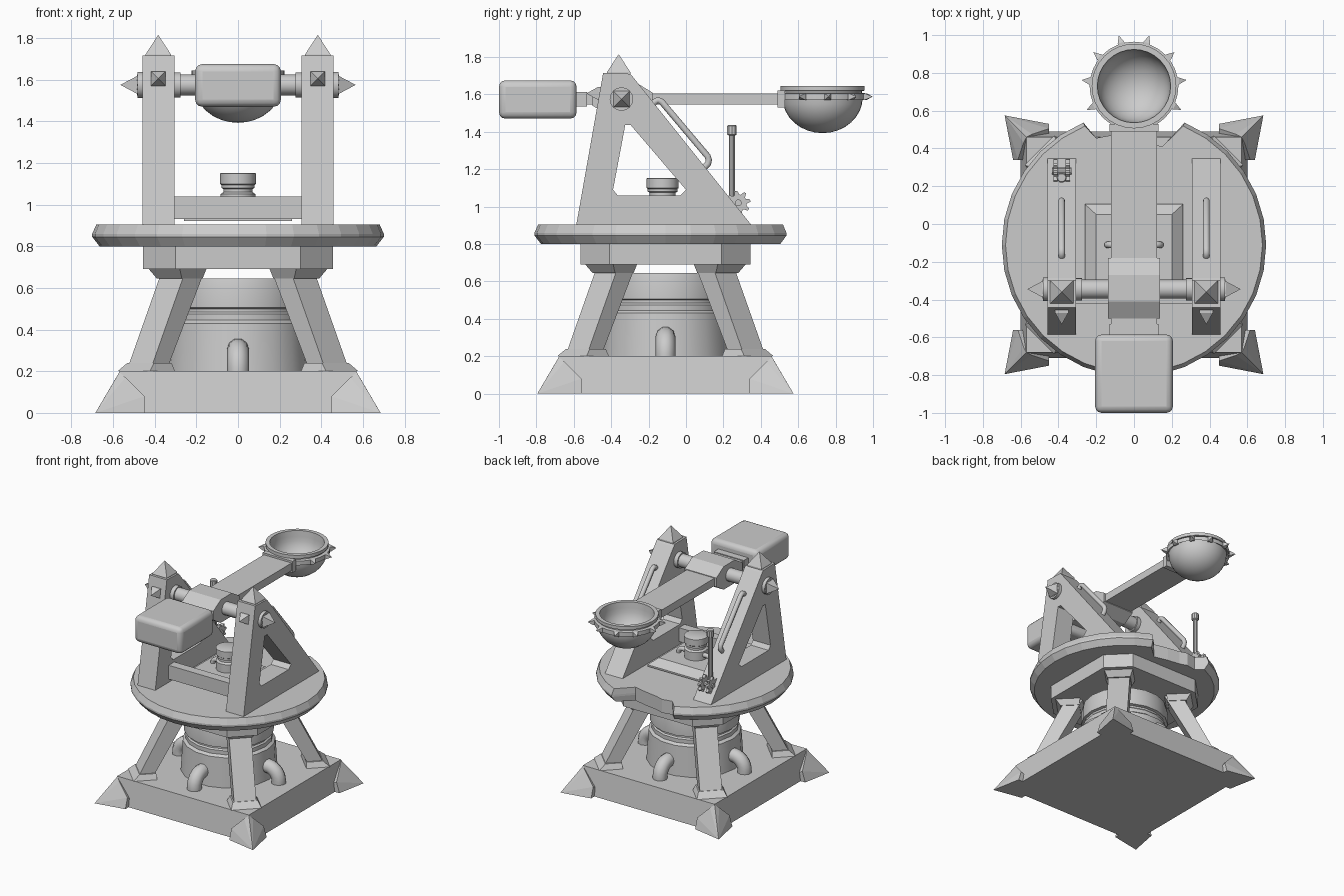
import bpy, bmesh
from math import sin, cos, pi, radians
from mathutils import Vector, Matrix

if "Cube" in bpy.data.objects:
    bpy.data.objects.remove(bpy.data.objects["Cube"])

CY = -0.11  # turntable centre in y


def finish(ob, smooth):
    bpy.ops.object.select_all(action='DESELECT')
    ob.select_set(True)
    bpy.context.view_layer.objects.active = ob
    if smooth:
        bpy.ops.object.shade_smooth_by_angle(angle=radians(smooth))
    return ob


def loft(name, rings, smooth=0, mat=None, bevel=0, closed=False):
    """Skin a list of point rings; ends are capped unless closed."""
    bm = bmesh.new()
    vs = [[bm.verts.new(p) for p in r] for r in rings]
    n = len(rings[0])
    pairs = list(zip(vs, vs[1:])) + ([(vs[-1], vs[0])] if closed else [])
    for a, b in pairs:
        for i in range(n):
            j = (i + 1) % n
            bm.faces.new((a[i], a[j], b[j], b[i]))
    if not closed:
        bm.faces.new(vs[0])
        bm.faces.new(vs[-1])
    bmesh.ops.remove_doubles(bm, verts=bm.verts[:], dist=1e-5)
    bmesh.ops.recalc_face_normals(bm, faces=bm.faces[:])
    if mat:
        bm.transform(mat)
    me = bpy.data.meshes.new(name)
    bm.to_mesh(me)
    bm.free()
    ob = bpy.data.objects.new(name, me)
    bpy.context.collection.objects.link(ob)
    if bevel:
        m = ob.modifiers.new("bevel", 'BEVEL')
        m.width, m.segments = bevel, 3
    return finish(ob, smooth)


def rect(hx, hy, z, cx=0, cy=0):
    return [(cx - hx, cy - hy, z), (cx + hx, cy - hy, z), (cx + hx, cy + hy, z), (cx - hx, cy + hy, z)]


def box(name, x0, x1, y0, y1, z0, z1, bevel=0):
    c = ((x1 - x0) / 2, (y1 - y0) / 2)
    m = ((x0 + x1) / 2, (y0 + y1) / 2)
    return loft(name, [rect(*c, z0, *m), rect(*c, z1, *m)], 40 if bevel else 0, bevel=bevel)


def place(loc, d):
    """Matrix moving local +z to direction d at loc."""
    return Matrix.Translation(loc) @ Vector(d).to_track_quat('Z', 'Y').to_matrix().to_4x4()


def lathe(name, prof, n, loc, axis=(0, 0, 1), smooth=35):
    rings = [[(r * cos(2 * pi * i / n), r * sin(2 * pi * i / n), z) for i in range(n)] for r, z in prof]
    return loft(name, rings, smooth, place(loc, axis))


def spike(name, base, d, half, h, collar):
    return loft(name, [rect(half, half, 0), rect(half, half, collar), rect(0, 0, h)], 0, place(base, d))


def pipe(name, pts, r):
    cu = bpy.data.curves.new(name, 'CURVE')
    cu.dimensions, cu.bevel_depth, cu.bevel_resolution, cu.use_fill_caps = '3D', r, 3, True
    s = cu.splines.new('POLY')
    s.points.add(len(pts) - 1)
    for p, q in zip(s.points, pts):
        p.co = (*q, 1)
    ob = bpy.data.objects.new(name, cu)
    bpy.context.collection.objects.link(ob)
    finish(ob, 0)
    bpy.ops.object.convert(target='MESH')
    return finish(bpy.context.view_layer.objects.active, 45)


def elbow(name, base, ang, r0, r1, z0, z1, bend, r):
    """Pipe leaving an upright drum sideways and turning down."""
    prof = [(r0, z1)] + [(r1 - bend + bend * sin(t * pi / 12), z1 - bend + bend * cos(t * pi / 12))
                         for t in range(7)] + [(r1, z0)]
    return pipe(name, [(base[0] + q * cos(ang), base[1] + q * sin(ang), z) for q, z in prof], r)


# base slab with pointed corners
loft("base_slab", [rect(.6, .6, 0, 0, CY), rect(.57, .57, .2, 0, CY)])
for k in range(4):
    half = [(.45, .64, 0), (.45, .615, .08), (.54, .585, .17)]
    pts = half + [(y, x, z) for x, y, z in half] + [(.685, .685, 0), (.57, .57, .195), (.45, .45, 0)]
    bm = bmesh.new()
    for p in pts:
        bm.verts.new(p)
    bmesh.ops.convex_hull(bm, input=bm.verts[:])
    bm.transform(Matrix.Translation((0, CY, 0)) @ Matrix.Rotation(k * pi / 2, 4, 'Z'))
    me = bpy.data.meshes.new("base_corner")
    bm.to_mesh(me)
    bm.free()
    bpy.context.collection.objects.link(bpy.data.objects.new("base_corner", me))

# splayed diagonal legs with flanges, and elbow pipes
for k in range(4):
    m = Matrix.Translation((0, CY, 0)) @ Matrix.Rotation(pi / 4 + k * pi / 2, 4, 'Z')
    for nm, secs in (("leg", [(.055, .08, .2, .44), (.065, .08, .69, .26)]),
                     ("leg_foot", [(.085, .11, .2, .44), (.06, .09, .24, .425)]),
                     ("leg_cap", [(.07, .085, .645, .28), (.09, .105, .69, .29)])):
        loft(nm, [rect(a, b, z, c * 2 ** .5) for a, b, z, c in secs], 0, m)
    elbow("base_pipe", (0, CY), k * pi / 2, .28, .43, .2, .305, .09, .053)

# stepped core drum
lathe("core_drum", [(.345, .2), (.33, .43), (.31, .445), (.31, .475), (.3, .485), (.3, .5),
                    (.32, .505), (.32, .6), (.31, .645)], 18, (0, CY, 0))

# chamfered block beneath the turntable
a, b = .455, .3
octo = [(a, -b), (a, b), (b, a), (-b, a), (-a, b), (-a, -b), (-b, -a), (b, -a)]
loft("turntable_support", [[(x, y + CY, z) for x, y in octo] for z in (.69, .81)])

# turntable with broken notch at the rear
notch = [(.15, .41), (.04, .435), (-.06, .45), (-.12, .47), (-.2, .455)]
rings = []
for r, z in ((.665, .8), (.7, .845), (.7, .86), (.68, .905)):
    arc = [radians(112.5 + 11.25 * i) for i in range(29)]
    rings.append([(r * cos(t), CY + r * sin(t), z) for t in arc] + [(x, y, z) for x, y in notch])
loft("turntable", rings)

# tower frames: outer outline with rounded triangular opening
outer = [(-.587, .9), (.347, .9), (.347, .905), (-.285, 1.695), (-.3, 1.71), (-.443, 1.715)]
hole = [(-.365, 1.06), (-.03, 1.06), (0, 1.09), (-.295, 1.435), (-.325, 1.435), (-.39, 1.09)]
for s in (-1, 1):
    x0, x1 = s * .306, s * .459
    loft("tower", [[(x, y, z) for y, z in o] for x, o in
                   ((x0, outer), (x1, outer), (x1, hole), (x0, hole))], closed=True)
    c = s * .383
    spike("tower_top_spike", (c, -.36, 1.695), (0, 0, 1), .062, .12, .025)
    spike("tower_front_spike", (c, -.455, 1.605), (0, -1, 0), .035, .078, .015)
    pipe("tower_handle", [(c, -.185, 1.53), (c, -.168, 1.56), (c, -.15, 1.57), (c, -.13, 1.56),
                          (c, .115, 1.27), (c, .122, 1.25), (c, .118, 1.23), (c, .085, 1.195)], .018)
    # axle collars and end spikes
    for xs, r, w in ((.275, .06, .04), (.455, .063, .028)):
        lathe("axle_collar", [(r, 0), (r, w)], 16, (s * xs, -.345, 1.575), (s, 0, 0))
    spike("axle_spike", (s * .48, -.345, 1.575), (s, 0, 0), .042, .085, .006)

lathe("axle", [(.05, -.485), (.05, .485)], 16, (0, -.345, 1.575), (1, 0, 0))

# throwing arm, hub and counterweight
box("arm", -.121, .121, -.58, .51, 1.545, 1.605)
hub = [(-.16, -.035), (-.16, .035), (-.07, .09), (.07, .09), (.16, .035), (.16, -.035), (.07, -.09), (-.07, -.09)]
loft("arm_hub", [[(x, -.34 + y, 1.575 + z) for y, z in hub] for x in (-.137, .137)])
box("arm_end_bracket", -.13, .13, .49, .53, 1.53, 1.62)
box("counterweight_bracket", -.13, .13, -.6, -.53, 1.535, 1.612)
box("counterweight", -.206, .206, -1, -.585, 1.47, 1.675, .035)

# spiked bowl
prof = [(.215 * sin(t * pi / 16), 1.585 - .192 * cos(t * pi / 16)) for t in range(9)]
prof += [(.235, 1.572), (.235, 1.605), (.212, 1.608), (.212, 1.618), (.224, 1.62), (.224, 1.645), (.194, 1.645)]
prof += [(.19 * cos(t * pi / 16), 1.6 - .175 * sin(t * pi / 16)) for t in range(9)]
lathe("bowl", prof, 32, (0, .73, 0))
for k in range(8):
    t = radians(-26.7 + 33.35 * k)
    d = Vector((cos(t), sin(t), 0))
    spike("bowl_spike", Vector((0, .73, 1.588)) + d * .225, d, .018, .055, .015)

# winch between the towers
box("winch_crossbar", -.306, .306, -.42, -.35, .93, 1.038)
loft("winch_bed", [rect(.26, .235, .922, 0, -.13), rect(.26, .235, .935, 0, -.13), rect(.2, .18, .985, 0, -.13)])
lathe("winch_drum", [(.085, .97), (.085, 1.05), (.07, 1.06), (.07, 1.075), (.08, 1.08), (.08, 1.095),
                     (.086, 1.1), (.086, 1.15), (.08, 1.153)], 16, (0, -.125, 0))
for ang in (0, pi):
    elbow("winch_pipe", (0, -.11), ang, .05, .14, .97, 1.02, .035, .018)

# control lever with toothed wheels on the left tower
lx = -.383
lathe("lever", [(.017, 1.03), (.017, 1.38), (.027, 1.385), (.027, 1.43), (.022, 1.436)], 10, (lx, .245, 0))
teeth = [(.065 if i % 4 < 2 else .045, 2 * pi * (i + .5) / 32) for i in range(32)]
for s in (-1, 1):
    x = lx + s * .032
    loft("lever_wheel", [[(x + e, .28 + r * cos(t), 1.02 + r * sin(t)) for r, t in teeth]
                         for e in (-.011, .011)])
lathe("lever_axle", [(.018, -.052), (.018, .052)], 10, (lx, .28, 1.02), (1, 0, 0))
